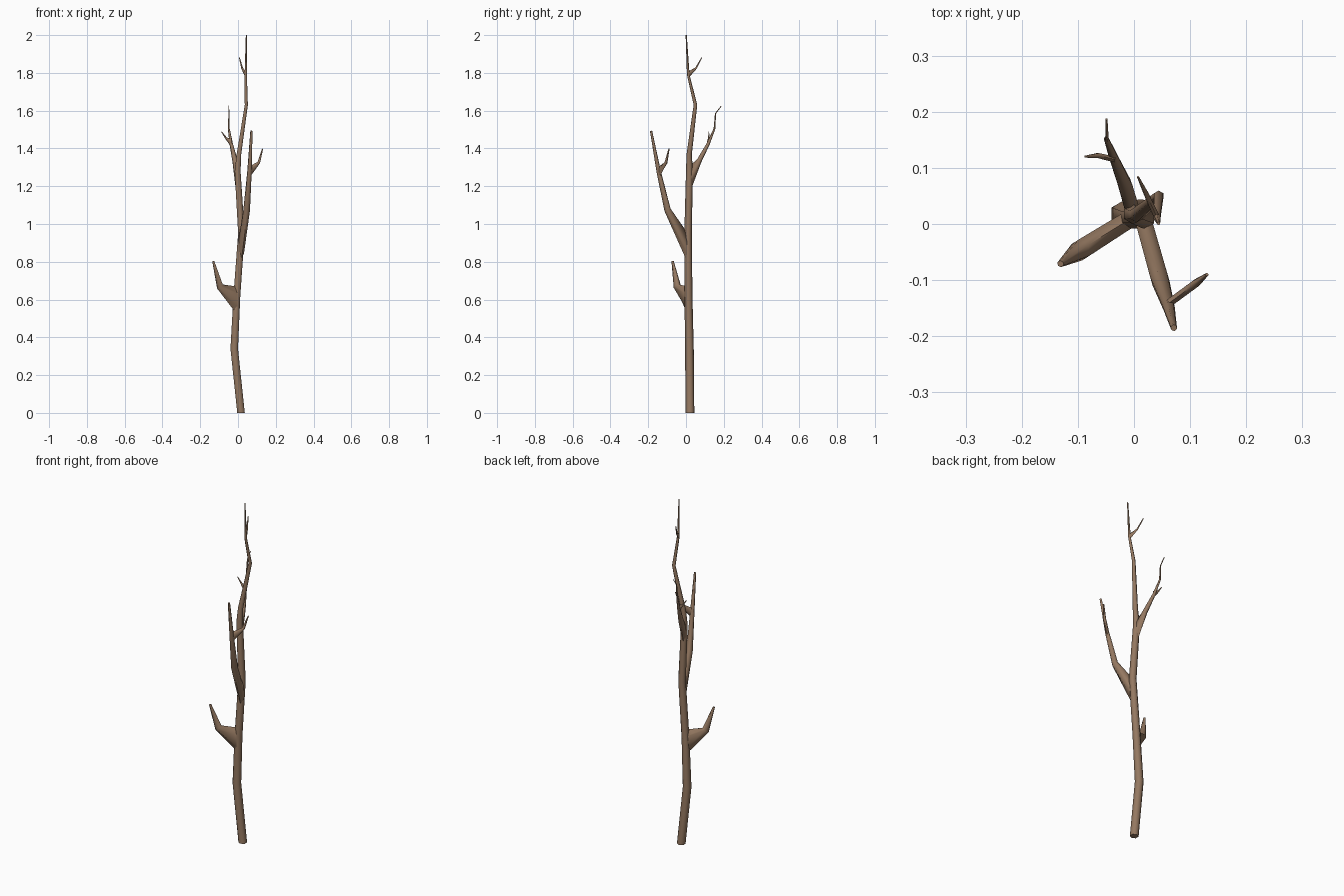
import bpy, bmesh, math
from mathutils import Vector

bark = bpy.data.materials.new("bark")
bark.diffuse_color = (0.3, 0.19, 0.12, 1)
SIDES = 6


def limb(name, pts, collar=None):
    """Tapered tube; pts are (x, y, z, radius). collar = half height of the flared root."""
    bm = bmesh.new()
    pos = [Vector(p[:3]) for p in pts]
    rings = []
    for i, p in enumerate(pts):
        a, b = pos[max(i - 1, 0)], pos[min(i + 1, len(pos) - 1)]
        if 0 < i < len(pos) - 1:
            t = (pos[i] - a).normalized() + (b - pos[i]).normalized()
        else:
            t = b - a
        r_up = p[3]
        if collar is None:
            # trunk rings lie flat
            side, up = Vector((1, 0, 0)), Vector((0, 1, 0))
        else:
            if i == 0:
                t.z = 0
                r_up = collar
            t.normalize()
            side = t.cross(Vector((0, 0, 1))).normalized()
            up = side.cross(t)
        ring = []
        for k in range(SIDES):
            ang = math.tau * k / SIDES + math.pi / 6
            ring.append(bm.verts.new(pos[i] + side * p[3] * math.cos(ang) + up * r_up * math.sin(ang)))
        rings.append(ring)
    for r0, r1 in zip(rings, rings[1:]):
        for k in range(SIDES):
            n = (k + 1) % SIDES
            bm.faces.new((r0[k], r0[n], r1[n], r1[k]))
    bm.faces.new(rings[0])
    bm.faces.new(rings[-1])
    bmesh.ops.recalc_face_normals(bm, faces=bm.faces)
    me = bpy.data.meshes.new(name)
    bm.to_mesh(me)
    bm.free()
    ob = bpy.data.objects.new(name, me)
    bpy.context.collection.objects.link(ob)
    me.materials.append(bark)
    bpy.context.view_layer.objects.active = ob
    ob.select_set(True)
    bpy.ops.object.shade_smooth_by_angle(angle=math.radians(65))
    ob.select_set(False)


# Trunk
limb("trunk", [(0.016, 0.021, 0, 0.023), (-0.02, 0.018, 0.34, 0.023), (-0.006, 0.013, 0.62, 0.021),
               (0.018, 0.011, 0.95, 0.02), (-0.002, 0.018, 1.28, 0.018), (0.005, 0.017, 1.37, 0.014),
               (0.044, 0.05, 1.63, 0.0095), (0.041, 0.012, 1.79, 0.007), (0.044, 0.001, 2.0, 0.003)])

# Low left stub branch
limb("left_branch", [(-0.012, 0.006, 0.6, 0.018), (-0.095, -0.046, 0.668, 0.02),
                     (-0.131, -0.071, 0.803, 0.006)], 0.07)

# Front branch and its twig
limb("front_branch", [(0.018, 0.002, 0.885, 0.017), (0.046, -0.098, 1.075, 0.018),
                      (0.061, -0.145, 1.28, 0.012), (0.071, -0.185, 1.493, 0.006)], 0.076)
limb("front_twig", [(0.061, -0.142, 1.275, 0.008), (0.11, -0.106, 1.325, 0.008),
                    (0.13, -0.09, 1.398, 0.003)], 0.03)

# Back branch and its twig
limb("back_branch", [(-0.002, 0.022, 1.24, 0.015), (-0.016, 0.07, 1.335, 0.014),
                     (-0.036, 0.118, 1.425, 0.009), (-0.049, 0.151, 1.505, 0.005),
                     (-0.048, 0.156, 1.585, 0.003), (-0.049, 0.187, 1.625, 0.002)], 0.07)
limb("back_twig", [(-0.034, 0.115, 1.425, 0.006), (-0.064, 0.122, 1.456, 0.005),
                   (-0.087, 0.12, 1.488, 0.002)], 0.022)

# Twig near the top
limb("top_twig", [(0.041, 0.012, 1.79, 0.006), (0.022, 0.053, 1.825, 0.005),
                  (0.007, 0.084, 1.882, 0.002)], 0.018)
